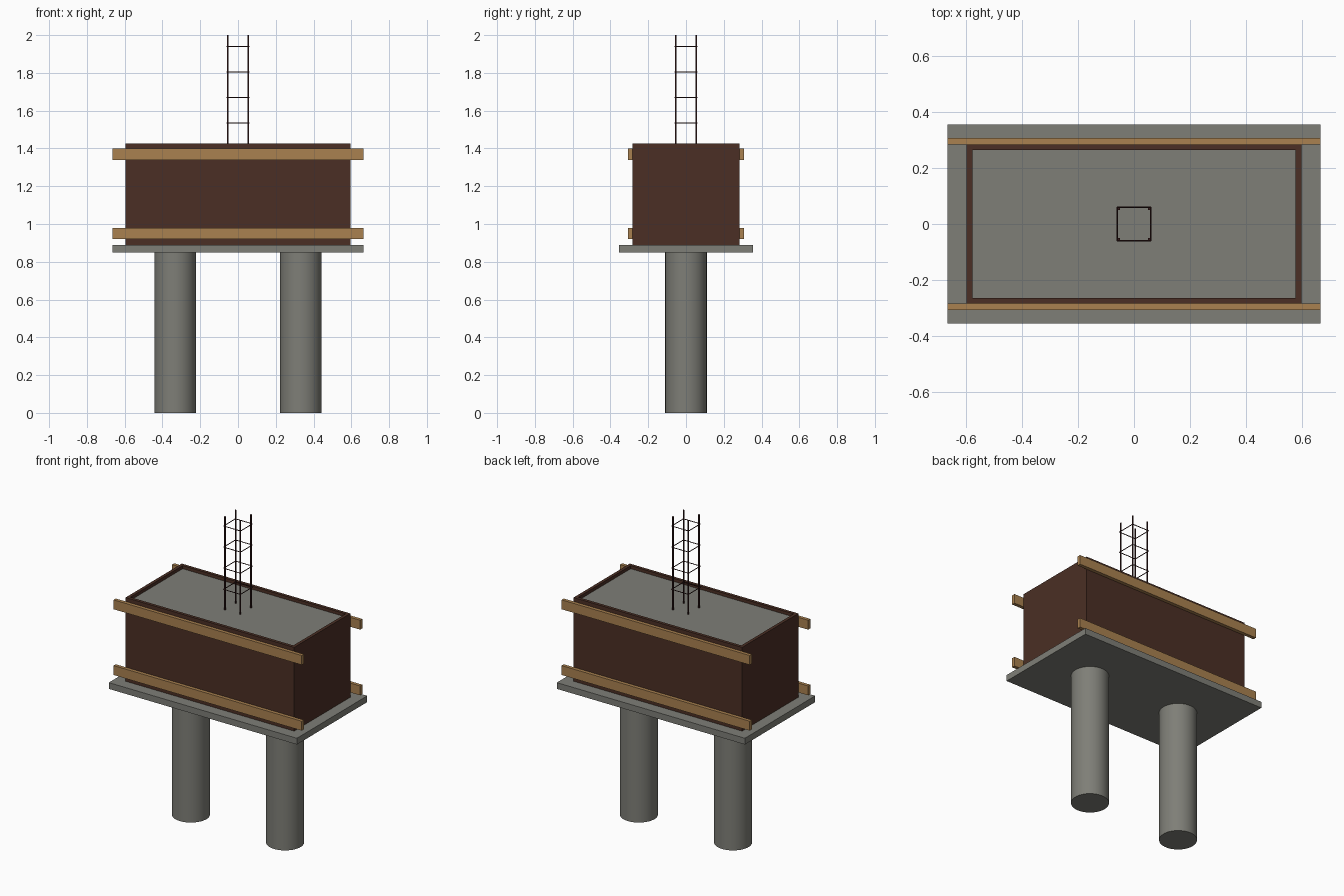
import bpy
import math
from mathutils import Vector

cube = bpy.data.objects.get("Cube")
if cube:
    bpy.data.objects.remove(cube, do_unlink=True)


def material(name, rgb):
    mat = bpy.data.materials.new(name)
    mat.use_nodes = True
    mat.diffuse_color = (*rgb, 1)
    mat.node_tree.nodes["Principled BSDF"].inputs["Base Color"].default_value = (*rgb, 1)
    return mat


CONCRETE = material("concrete grey", (0.21, 0.21, 0.185))
PANEL = material("formwork brown", (0.07, 0.028, 0.018))
TIMBER = material("timber tan", (0.40, 0.22, 0.08))
STEEL = material("rusty steel", (0.035, 0.01, 0.01))


def box(name, low, high, mat):
    low, high = Vector(low), Vector(high)
    bpy.ops.mesh.primitive_cube_add(size=1, location=(low + high) / 2)
    obj = bpy.context.object
    obj.name = name
    obj.scale = high - low
    bpy.ops.object.transform_apply(location=False, rotation=False, scale=True)
    obj.data.materials.append(mat)
    return obj


def rod(name, start, end, radius, sides, mat):
    start, end = Vector(start), Vector(end)
    axis = end - start
    bpy.ops.mesh.primitive_cylinder_add(
        vertices=sides, radius=radius, depth=axis.length, location=(start + end) / 2,
        rotation=axis.to_track_quat("Z", "Y").to_euler())
    obj = bpy.context.object
    obj.name = name
    obj.data.materials.append(mat)
    bpy.ops.object.shade_smooth_by_angle(angle=math.radians(40))
    return obj


# Overall levels and half sizes
SLAB_X, SLAB_Y = 0.665, 0.355
FORM_X, FORM_Y, WALL = 0.596, 0.284, 0.02
DECK, POUR, RIM, TOP = 0.89, 1.405, 1.425, 2.0

# Base slab and the poured block inside the formwork
box("base_slab", (-SLAB_X, -SLAB_Y, 0.85), (SLAB_X, SLAB_Y, DECK), CONCRETE)
box("poured_block", (WALL - FORM_X, WALL - FORM_Y, DECK),
    (FORM_X - WALL, FORM_Y - WALL, POUR), CONCRETE)

for s, side in ((-1, "right"), (1, "left")):
    # Round piles
    rod(f"{side}_pile", (s * 0.333, 0, 0), (s * 0.333, 0, 0.85), 0.11, 48, CONCRETE)
    # End panels
    x = sorted((s * FORM_X, s * (FORM_X - WALL)))
    box(f"{side}_end_panel", (x[0], WALL - FORM_Y, DECK), (x[1], FORM_Y - WALL, RIM), PANEL)

for s, side in ((-1, "front"), (1, "back")):
    # Long panels
    y = sorted((s * FORM_Y, s * (FORM_Y - WALL)))
    box(f"{side}_panel", (-FORM_X, y[0], DECK), (FORM_X, y[1], RIM), PANEL)
    # Timber walers, low and high
    y = sorted((s * FORM_Y, s * (FORM_Y + 0.022)))
    for level, z in (("lower", 0.92), ("upper", 1.34)):
        box(f"{side}_{level}_waler", (-SLAB_X, y[0], z), (SLAB_X, y[1], z + 0.06), TIMBER)

# Reinforcement cage: four upright bars
BAR = 0.054
corners = [(-1, -1), (1, -1), (1, 1), (-1, 1)]
for i, (x, y) in enumerate(corners):
    rod(f"cage_bar_{i + 1}", (x * BAR, y * BAR, DECK), (x * BAR, y * BAR, TOP),
        0.005, 12, STEEL)

# Square ties around the bars
TIE = 0.06
for level in range(4):
    z = 1.535 + level * 0.135
    for i, (x, y) in enumerate(corners):
        nx, ny = corners[(i + 1) % 4]
        rod(f"cage_tie_{level + 1}_{i + 1}", (x * TIE, y * TIE, z), (nx * TIE, ny * TIE, z),
            0.0025, 8, STEEL)
